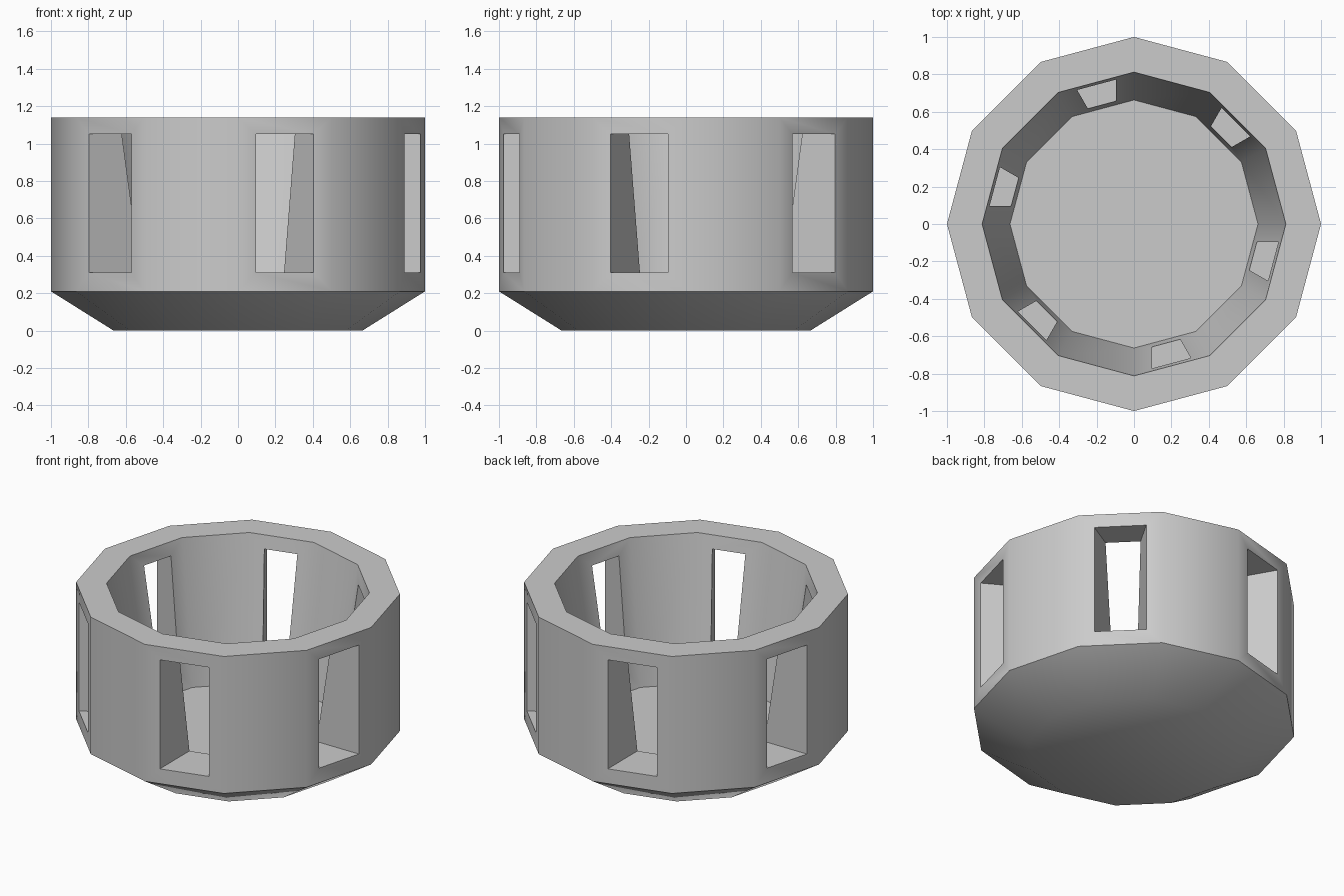
import bpy, bmesh
from math import sin, cos, tan, radians

if "Cube" in bpy.data.objects:
    bpy.data.objects.remove(bpy.data.objects["Cube"])

SIDES = 12
STEP = radians(360 / SIDES)


def make_object(name, bm):
    bmesh.ops.recalc_face_normals(bm, faces=bm.faces)
    mesh = bpy.data.meshes.new(name)
    bm.to_mesh(mesh)
    bm.free()
    obj = bpy.data.objects.new(name, mesh)
    bpy.context.collection.objects.link(obj)
    return obj


# Bowl: twelve-sided rings from the underside, over the rim, to the inner floor
profile = [(0.665, 0.0), (1.0, 0.21), (1.0, 1.14), (0.812, 1.14), (0.663, 0.185)]
bm = bmesh.new()
rings = [[bm.verts.new((r * cos(i * STEP), r * sin(i * STEP), z)) for i in range(SIDES)]
         for r, z in profile]
for low, high in zip(rings, rings[1:]):
    for i in range(SIDES):
        j = (i + 1) % SIDES
        bm.faces.new((low[i], low[j], high[j], high[i]))
bm.faces.new(rings[0])
bm.faces.new(rings[-1])
bowl = make_object("windowed_bowl", bm)

# Window cutters: wedges on every second side, jambs parallel to the corner radii
MARGIN = 0.095
apex = MARGIN / sin(STEP / 2)
near, far = 0.5, 1.2
bm = bmesh.new()
for k in range(6):
    a = radians(45 + 60 * k)
    plan = []
    for d, s in ((near, -1), (far, -1), (far, 1), (near, 1)):
        w = s * (d - apex) * tan(STEP / 2)
        plan.append((d * cos(a) - w * sin(a), d * sin(a) + w * cos(a)))
    base = bm.faces.new([bm.verts.new((x, y, 0.31)) for x, y in plan])
    new = bmesh.ops.extrude_face_region(bm, geom=[base], use_keep_orig=True)["geom"]
    bmesh.ops.translate(bm, vec=(0, 0, 0.74),
                        verts=[g for g in new if isinstance(g, bmesh.types.BMVert)])
cutter = make_object("window_cutter", bm)
cutter.hide_render = True

# Cut the windows
bpy.context.view_layer.objects.active = bowl
bowl.select_set(True)
cut = bowl.modifiers.new("windows", 'BOOLEAN')
cut.operation = 'DIFFERENCE'
cut.solver = 'EXACT'
cut.object = cutter
bpy.ops.object.modifier_apply(modifier=cut.name)
bpy.data.objects.remove(cutter, do_unlink=True)

# Soft shading around the wall, crisp rim and window edges
bpy.ops.object.shade_smooth_by_angle(angle=radians(35))
